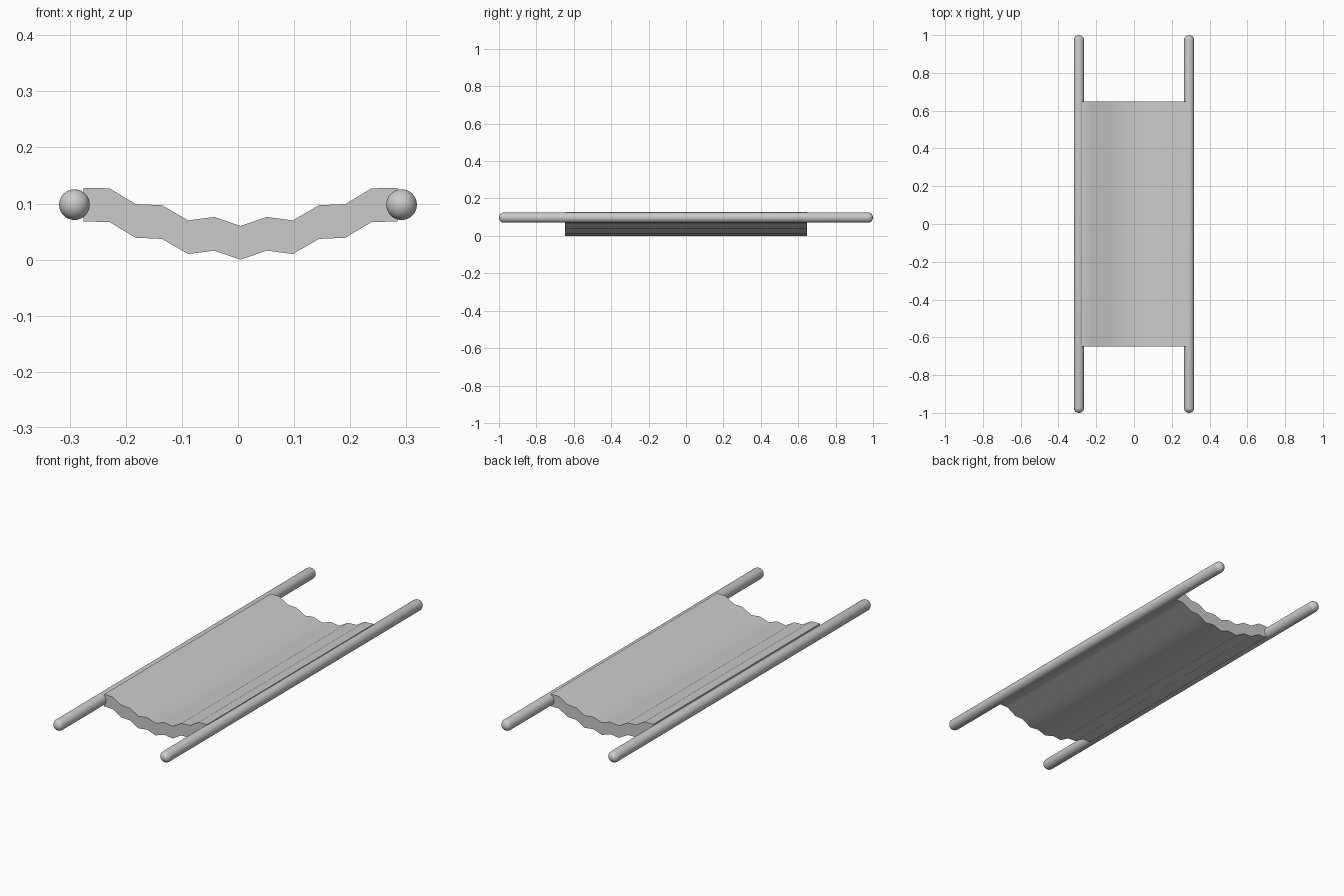
import bpy, bmesh, math
from mathutils import Matrix

if "Cube" in bpy.data.objects:
    bpy.data.objects.remove(bpy.data.objects["Cube"])


def add_object(name, bm):
    bmesh.ops.recalc_face_normals(bm, faces=bm.faces)
    mesh = bpy.data.meshes.new(name)
    bm.to_mesh(mesh)
    bm.free()
    obj = bpy.data.objects.new(name, mesh)
    bpy.context.collection.objects.link(obj)
    bpy.ops.object.select_all(action='DESELECT')
    obj.select_set(True)
    bpy.context.view_layer.objects.active = obj
    bpy.ops.object.shade_smooth_by_angle(angle=math.radians(40))
    return obj


# Carrying poles: spheres stretched into round-ended rods along y
def pole(name, x):
    radius, half_length = 0.0275, 1.0
    bm = bmesh.new()
    bmesh.ops.create_uvsphere(bm, u_segments=32, v_segments=15, radius=radius)
    for v in bm.verts:
        v.co.z += math.copysign(half_length - radius, v.co.z)
    bmesh.ops.transform(bm, verts=bm.verts,
                        matrix=Matrix.Translation((x, 0, 0.098)) @ Matrix.Rotation(math.pi / 2, 4, 'X'))
    return add_object(name, bm)


pole("left_pole", -0.2915)
pole("right_pole", 0.2915)

# Sagging canvas: half of the rippled cross-section, mirrored then extruded
half = [0.060, 0.076, 0.070, 0.097, 0.099, 0.127, 0.128]
step, center, thickness, half_y = 0.0467, 0.0045, 0.060, 0.648
heights = half[:0:-1] + half
top = [(center + (i - 6) * step, z) for i, z in enumerate(heights)]

bm = bmesh.new()
rows = [[(bm.verts.new((x, y, z)), bm.verts.new((x, y, z - thickness)))
         for x, z in top] for y in (-half_y, half_y)]
front, back = rows
for i in range(len(top) - 1):
    for k in (0, 1):
        # top and bottom surfaces
        bm.faces.new((front[i][k], front[i + 1][k], back[i + 1][k], back[i][k]))
    for row in rows:
        # front and back ends
        bm.faces.new((row[i][0], row[i + 1][0], row[i + 1][1], row[i][1]))
for i in (0, -1):
    # side edges
    bm.faces.new((front[i][0], back[i][0], back[i][1], front[i][1]))
add_object("canvas_bed", bm)
